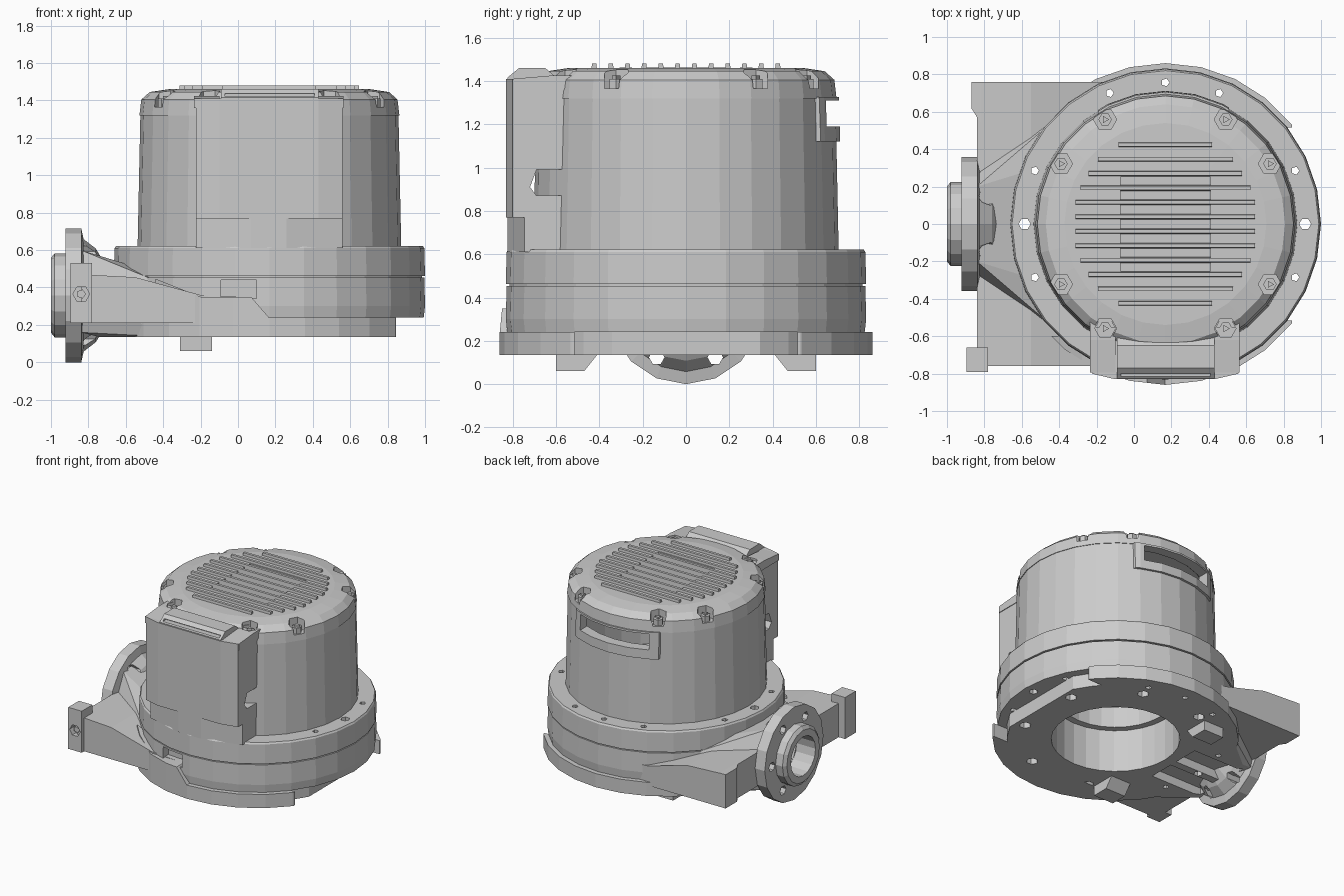
import bpy, bmesh, math

if "Cube" in bpy.data.objects:
    bpy.data.objects.remove(bpy.data.objects["Cube"])

CX = 0.168   # axis of the round housing
N = 28       # sides of the large round parts


def finish(name, bm):
    bmesh.ops.remove_doubles(bm, verts=bm.verts, dist=1e-5)
    bmesh.ops.recalc_face_normals(bm, faces=bm.faces)
    me = bpy.data.meshes.new(name)
    bm.to_mesh(me)
    bm.free()
    ob = bpy.data.objects.new(name, me)
    bpy.context.collection.objects.link(ob)
    return ob


def add_prism(bm, pts, a, b, axis):
    place = {'x': lambda p, t: (t, p[0], p[1]),
             'y': lambda p, t: (p[0], t, p[1]),
             'z': lambda p, t: (p[0], p[1], t)}[axis]
    lo = [bm.verts.new(place(p, a)) for p in pts]
    hi = [bm.verts.new(place(p, b)) for p in pts]
    bm.faces.new(lo)
    bm.faces.new(hi[::-1])
    for i in range(len(pts)):
        j = (i + 1) % len(pts)
        bm.faces.new((lo[i], lo[j], hi[j], hi[i]))


def prism(name, pts, a, b, axis):
    bm = bmesh.new()
    add_prism(bm, pts, a, b, axis)
    return finish(name, bm)


def box(name, x0, x1, y0, y1, z0, z1):
    return prism(name, [(x0, y0), (x1, y0), (x1, y1), (x0, y1)], z0, z1, 'z')


def rods(name, centres, r, a, b, n=6, axis='z'):
    bm = bmesh.new()
    for u, v in centres:
        ring = [(u + r * math.cos(math.tau * i / n), v + r * math.sin(math.tau * i / n)) for i in range(n)]
        add_prism(bm, ring, a, b, axis)
    return finish(name, bm)


def lathe(name, prof, n=N, axis='z', centre=(CX, 0)):
    """Revolve a closed (radius, height) profile."""
    bm = bmesh.new()
    rows = []
    for i in range(n):
        c, s = math.cos(math.tau * i / n), math.sin(math.tau * i / n)
        rows.append([bm.verts.new((centre[0] + r * c, centre[1] + r * s, h) if axis == 'z'
                                  else (h, centre[0] + r * c, centre[1] + r * s)) for r, h in prof])
    for i in range(n):
        p, q = rows[i], rows[(i + 1) % n]
        for j in range(len(prof)):
            k = (j + 1) % len(prof)
            if prof[j][0] == 0 and prof[k][0] == 0:
                continue
            bm.faces.new((p[j], q[j], q[k], p[k]))
    return finish(name, bm)


def hull(name, pts):
    bm = bmesh.new()
    for p in pts:
        bm.verts.new(p)
    bmesh.ops.convex_hull(bm, input=bm.verts)
    return finish(name, bm)


def carve(targets, cutter, op='DIFFERENCE'):
    for ob in targets:
        m = ob.modifiers.new('cut', 'BOOLEAN')
        m.operation, m.solver, m.object = op, 'EXACT', cutter
        bpy.context.view_layer.objects.active = ob
        bpy.ops.object.modifier_apply(modifier=m.name)
    bpy.data.objects.remove(cutter)


def polar(r, degrees):
    return [(CX + r * math.cos(math.radians(a)), r * math.sin(math.radians(a))) for a in degrees]


# round housing stack; the base rim is stepped back on the right
base = lathe('base_plate', [(.45, .135), (.86, .135), (.86, .24), (.45, .24)])
step = lathe('c', [(.76, .1), (1.1, .1), (1.1, .3), (.76, .3)])
carve([step], box('c2', .5, 1.5, -.515, .515, 0, 1), 'INTERSECT')
carve([base], step)
carve([base], box('c', .845, 1.2, -1, 1, 0, 1))
lower = lathe('lower_ring', [(.45, .24), (.825, .24), (.832, .30), (.828, .453), (.45, .453)])
upper = lathe('upper_ring', [(.40, .462), (.832, .462), (.828, .61), (.82, .622), (.40, .622)])
gasket = lathe('ring_gasket', [(.45, .45), (.815, .45), (.815, .465), (.45, .465)])
shell = lathe('motor_housing', [(.64, .61), (.705, .61), (.69, 1.325), (.64, 1.325)])
cap = lathe('top_cap', [(0, 1.335), (.62, 1.335), (.62, 1.32), (.695, 1.32), (.685, 1.405),
                        (.64, 1.445), (.54, 1.46), (0, 1.462)])

# bolt pockets and bolts around the cap
bolts = polar(.645, [q + d for q in range(0, 360, 90) for d in (30, 60)])
carve([cap], rods('c', bolts, .062, 1.365, 1.6))
rods('cap_bolts', bolts, .036, 1.35, 1.41, 6)
rods('cap_bolt_heads', bolts, .022, 1.40, 1.425, 3)

# vent recess and fins on the cap
carve([cap], box('c', CX - .24, CX + .24, -.25, .25, 1.43, 1.6))
bm = bmesh.new()
for k, half in enumerate((.48, .48, .455, .41, .36, .25)):
    for s in (-1, 1):
        y = s * (.039 + .077 * k)
        add_prism(bm, [(y - .016, 1.425), (y + .016, 1.425), (y + .01, 1.48), (y - .01, 1.48)],
                  CX - half, CX + half, 'x')
finish('vent_fins', bm)

# rear window with a raised frame lip
carve([shell], box('c', CX - .30, CX + .28, .5, .9, 1.19, 1.31))
frame = lathe('rear_window_frame', [(.63, 1.12), (.712, 1.12), (.706, 1.325), (.63, 1.325)])
carve([frame], box('c', CX - .36, CX + .34, .4, .9, 1, 1.4), 'INTERSECT')
carve([frame], box('c', CX - .30, CX + .28, .4, .9, 1.19, 1.31))

# control box on the front of the housing
box_hi = prism('control_box', [(-.225, -.55), (-.225, -.80), (-.1, -.83), (.43, -.83),
                               (.56, -.80), (.56, -.55)], .77, 1.41, 'z')
box_lo = prism('control_box_foot', [(-.225, -.55), (-.225, -.745), (.07, -.825), (.26, -.825),
                                    (.56, -.745), (.56, -.55)], .61, .77, 'z')
carve([box_hi, box_lo], rods('c', [(CX, 0)], .665, 0, 1.34, N))
carve([box_hi], prism('c', [(-.72, .91), (-.69, .99), (-.55, .99), (-.55, .87), (-.69, .87)], -.5, .8, 'x'))
lid = prism('control_box_lid', [(-.825, 1.40), (-.825, 1.415), (-.77, 1.46), (-.65, 1.46), (-.58, 1.40)],
            -.09, .43, 'x')
carve([lid], box('c', -.07, .41, -.9, -.775, 1.422, 1.437))
for x in (-.235, .43):
    tab = prism('box_tab', [(-.795, 1.36), (-.795, 1.41), (-.62, 1.425), (-.52, 1.425), (-.52, 1.36)],
                x, x + .135, 'x')
    carve([tab], rods('c', bolts, .055, 1.37, 1.6))

# wide arm joining the rings to the side flange, grooved underneath
arm = prism('side_arm', [(-.84, .21), (-.84, .47), (-.55, .455), (-.2, .36), (0, .35), (0, .21)],
            -.76, .76, 'y')
ridge = hull('arm_ridge', [(-.84, s * y, z) for s in (-1, 1) for y, z in ((.27, .16), (.33, .35), (.2, .60))]
             + [(-.35, s * y, z) for s in (-1, 1) for y, z in ((.62, .135), (.62, .40), (.35, .45))]
             + [(-.74, s * .3, .135) for s in (-1, 1)])
carve([arm, ridge], rods('c', [(CX, 0)], .6, 0, 1, N))
for y in (-.13, .13):
    carve([ridge, base], box('c', -.80, -.36, y - .10, y + .10, .0, .2))

# lug and notch on the front of the lower ring
lug = prism('front_lug', [(-.5, .135), (-.5, .455), (-.45, .45), (-.2, .35), (.07, .35), (.165, .24),
                          (.165, .135)], -.9, -.6, 'y')
carve([lug], rods('c', [(CX, 0)], .86, 0, 1, N), 'INTERSECT')
carve([lower], box('c', -.09, .10, -.9, -.72, .34, .44))

# mounting holes through the rings, blind holes underneath
stack = [upper, gasket, lower, base, arm, ridge]
small = [(.862, .285), (.862, -.285), (-.53, .285), (-.53, -.285), (CX, .757), (-.13, .70), (.455, .70)]
carve(stack, rods('c', small, .022, 0, 1, 5))
carve(stack, rods('c', [(-.585, 0), (.915, 0)], .032, 0, 1))
carve([base], rods('c', polar(.66, range(22, 360, 45)), .042, 0, .2))

# side flange with hollow hub and bolt holes
ZC = .358
flange = lathe('side_flange', [(.15, -1), (.20, -1), (.225, -.98), (.225, -.922), (.358, -.922), (.358, -.838),
                               (.30, -.825), (.25, -.76), (.15, -.70)], 16, 'x', (0, ZC))
fh = [(.27 * math.cos(math.radians(a)), ZC + .27 * math.sin(math.radians(a))) for a in range(0, 360, 60)]
carve([flange], rods('c', fh, .036, -1.1, -.7, 6, 'x'))
carve([arm, ridge], rods('c', [(0, ZC)], .15, -1.1, -.62, 8, 'x'))

# screw ears at the arm ends
ear = box('front_ear', -.895, -.78, -.79, -.66, .21, .53)
carve([ear], rods('c', [(-.838, .365)], .045, -.9, -.74, 6, 'y'))
rods('ear_screw', [(-.838, .365)], .025, -.77, -.73, 5, 'y')
prism('rear_ear', [(-.82, .54), (-.87, .62), (-.87, .76), (-.82, .76)], .21, .47, 'z')

# two feet under the base
for s in (-1, 1):
    prism('foot', [(s * .60, .24), (s * .60, .06), (s * .47, .06), (s * .41, .135), (s * .41, .24)],
          -.31, -.14, 'x')
